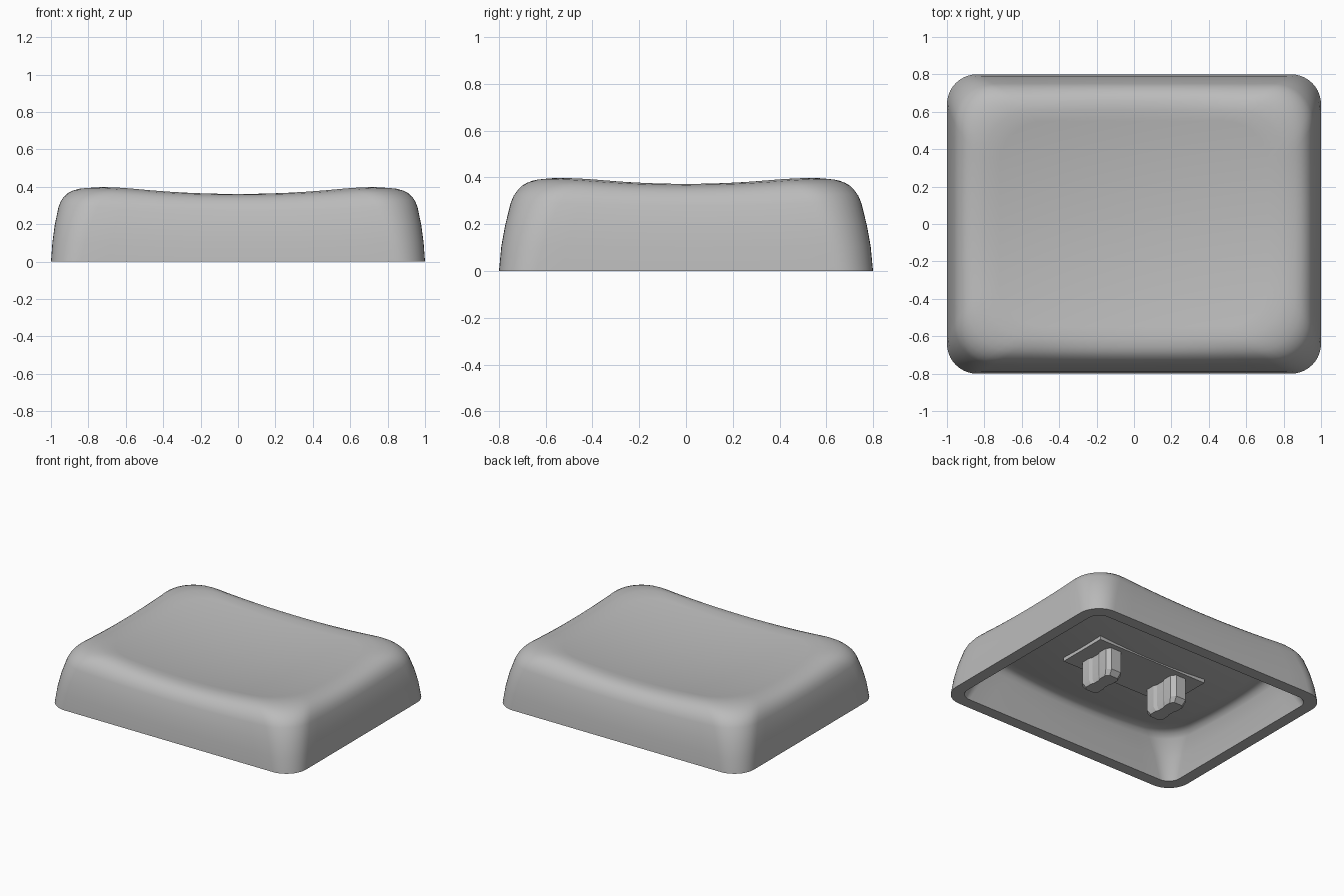
import bpy, bmesh, math

cube = bpy.data.objects.get("Cube")
if cube:
    bpy.data.objects.remove(cube, do_unlink=True)

grey = bpy.data.materials.new("warm_grey_plastic")
grey.use_nodes = True
grey.diffuse_color = (0.5, 0.5, 0.5, 1)
grey.node_tree.nodes["Principled BSDF"].inputs["Base Color"].default_value = (0.5, 0.5, 0.5, 1)


def dish(x, y):
    return 0.315 + 0.09 * x * x + 0.125 * y * y


def outline(hx, hy, r, arc=10, side=12):
    """Rounded rectangle with evenly divided straight sides."""
    pts = []
    corners = [(1, 1), (-1, 1), (-1, -1), (1, -1)]
    for i, (sx, sy) in enumerate(corners):
        cx, cy = sx * (hx - r), sy * (hy - r)
        for k in range(arc + 1):
            a = math.radians(90 * (i + k / arc))
            pts.append((cx + r * math.cos(a), cy + r * math.sin(a)))
        nx, ny = corners[(i + 1) % 4]
        a = math.radians(90 * (i + 1))
        end = (nx * (hx - r) + r * math.cos(a), ny * (hy - r) + r * math.sin(a))
        x0, y0 = pts[-1]
        for k in range(1, side):
            t = k / side
            pts.append((x0 + (end[0] - x0) * t, y0 + (end[1] - y0) * t))
    return pts


def loft(bm, rings, cap=False):
    """Bridge a list of equal-length rings of points."""
    loops = [[bm.verts.new(p) for p in ring] for ring in rings]
    n = len(loops[0])
    for lo, hi in zip(loops, loops[1:]):
        for i in range(n):
            j = (i + 1) % n
            bm.faces.new((lo[i], lo[j], hi[j], hi[i]))
    if cap:
        bm.faces.new(loops[0])
        bm.faces.new(loops[-1])
    return loops


def finish(name, bm, angle):
    bmesh.ops.recalc_face_normals(bm, faces=bm.faces)
    mesh = bpy.data.meshes.new(name)
    bm.to_mesh(mesh)
    bm.free()
    obj = bpy.data.objects.new(name, mesh)
    bpy.context.collection.objects.link(obj)
    mesh.materials.append(grey)
    bpy.ops.object.select_all(action='DESELECT')
    obj.select_set(True)
    bpy.context.view_layer.objects.active = obj
    bpy.ops.object.shade_smooth_by_angle(angle=math.radians(angle))
    return obj


def wall(profile, top):
    """Rings from (height share, x inset, y inset, corner radius) rows."""
    _, ix, iy, r = profile[-1]
    edge = outline(1 - ix, 0.8 - iy, r)
    return [[(x, y, f * top(ex, ey)) for (x, y), (ex, ey) in
             zip(outline(1 - dx, 0.8 - dy, rad), edge)]
            for f, dx, dy, rad in profile]


def surface(ring, top, steps=10):
    """Shrinking rings that follow a curved surface to its middle."""
    scales = [1 - k / steps for k in range(1, steps)] + [0.01]
    return [[(x * s, y * s, top(x * s, y * s)) for x, y, z in ring] for s in scales]


# Hollow shell: outer wall, rounded rim, dished top, inner wall and ceiling
outer_profile = [
    (0, 0, 0, .16), (.27, .008, .010, .175), (.5, .02, .026, .19),
    (.75, .04, .05, .21), (.83, .052, .063, .22), (.89, .068, .08, .23),
    (.935, .087, .098, .24), (.965, .108, .117, .25), (.988, .138, .143, .26),
    (1, .20, .19, .26)]
inner_profile = [
    (0, .085, .085, .09), (.5, .11, .12, .14), (.85, .14, .155, .19),
    (.95, .155, .17, .2), (1, .19, .2, .22)]


def ceiling(x, y):
    return dish(x, y) - 0.11


outside = wall(outer_profile, dish)
inside = wall(inner_profile, ceiling)
top_rings = surface(outside[-1], dish)
ceiling_rings = surface(inside[-1], ceiling)
bm = bmesh.new()
loft(bm, top_rings[::-1] + outside[::-1] + inside + ceiling_rings, cap=True)
finish("cap_shell", bm, 40)

# Flat mounting pad under the ceiling
bm = bmesh.new()
bmesh.ops.create_cube(bm, size=1)
for v in bm.verts:
    v.co = (v.co.x * 0.9, v.co.y * 0.38, 0.2 if v.co.z < 0 else 0.27)
finish("mounting_pad", bm, 30)

# Two grooved stems with tapered tips
quarter = [(.055, .03), (.065, .055), (.065, .12), (.04, .15)]
section = (quarter + [(-x, y) for x, y in quarter[::-1]]
           + [(-x, -y) for x, y in quarter] + [(x, -y) for x, y in quarter[::-1]])
for name, cx in (("left_stem", 0.28), ("right_stem", -0.28)):
    bm = bmesh.new()
    loft(bm, [[(cx + x * s, y * s, z) for x, y in section]
              for s, z in ((.82, 0.005), (1, 0.04), (1, 0.26))], cap=True)
    finish(name, bm, 20)
